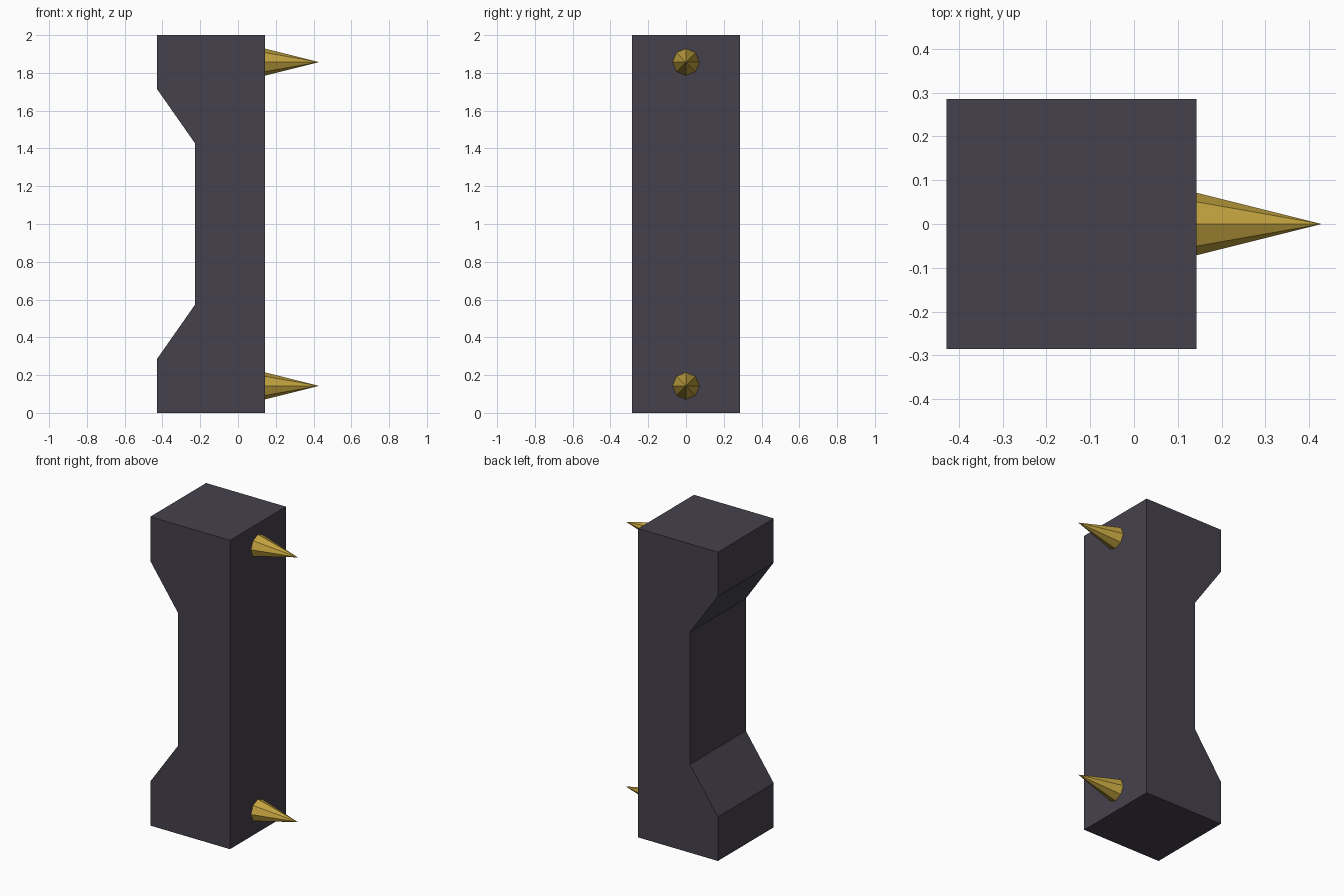
import bpy, bmesh, math

if "Cube" in bpy.data.objects:
    bpy.data.objects.remove(bpy.data.objects["Cube"])

U = 2 / 7  # the design grid: the model is seven units tall


def material(name, color):
    m = bpy.data.materials.new(name)
    m.diffuse_color = (*color, 1)
    m.use_nodes = True
    m.node_tree.nodes["Principled BSDF"].inputs["Base Color"].default_value = m.diffuse_color
    return m


dark = material("dark_metal", (0.06, 0.053, 0.073))
gold = material("brass", (0.55, 0.37, 0.05))

# Body: side profile with a recessed back, extruded along y
half = [(0.5, 0), (0.5, 7), (-1.5, 7), (-1.5, 6), (-0.8, 5)]
profile = half + [(x, 7 - z) for x, z in reversed(half[3:])] + [(-1.5, 0)]
bm = bmesh.new()
face = bm.faces.new([bm.verts.new((x * U, -U, z * U)) for x, z in profile])
ext = bmesh.ops.extrude_face_region(bm, geom=[face])
bmesh.ops.translate(bm, vec=(0, 2 * U, 0),
                    verts=[v for v in ext["geom"] if isinstance(v, bmesh.types.BMVert)])
bmesh.ops.recalc_face_normals(bm, faces=bm.faces)
mesh = bpy.data.meshes.new("body")
bm.to_mesh(mesh)
bm.free()
mesh.materials.append(dark)
body = bpy.data.objects.new("body", mesh)
bpy.context.collection.objects.link(body)

# Spikes: eight-sided cones pointing out of the flat face
for name, z in (("lower_spike", 0.5), ("upper_spike", 6.5)):
    bpy.ops.mesh.primitive_cone_add(vertices=8, radius1=0.25 * U, radius2=0, depth=U,
                                    location=(U, 0, z * U),
                                    rotation=(0, math.pi / 2, 0))
    spike = bpy.context.object
    spike.name = name
    spike.data.materials.append(gold)
